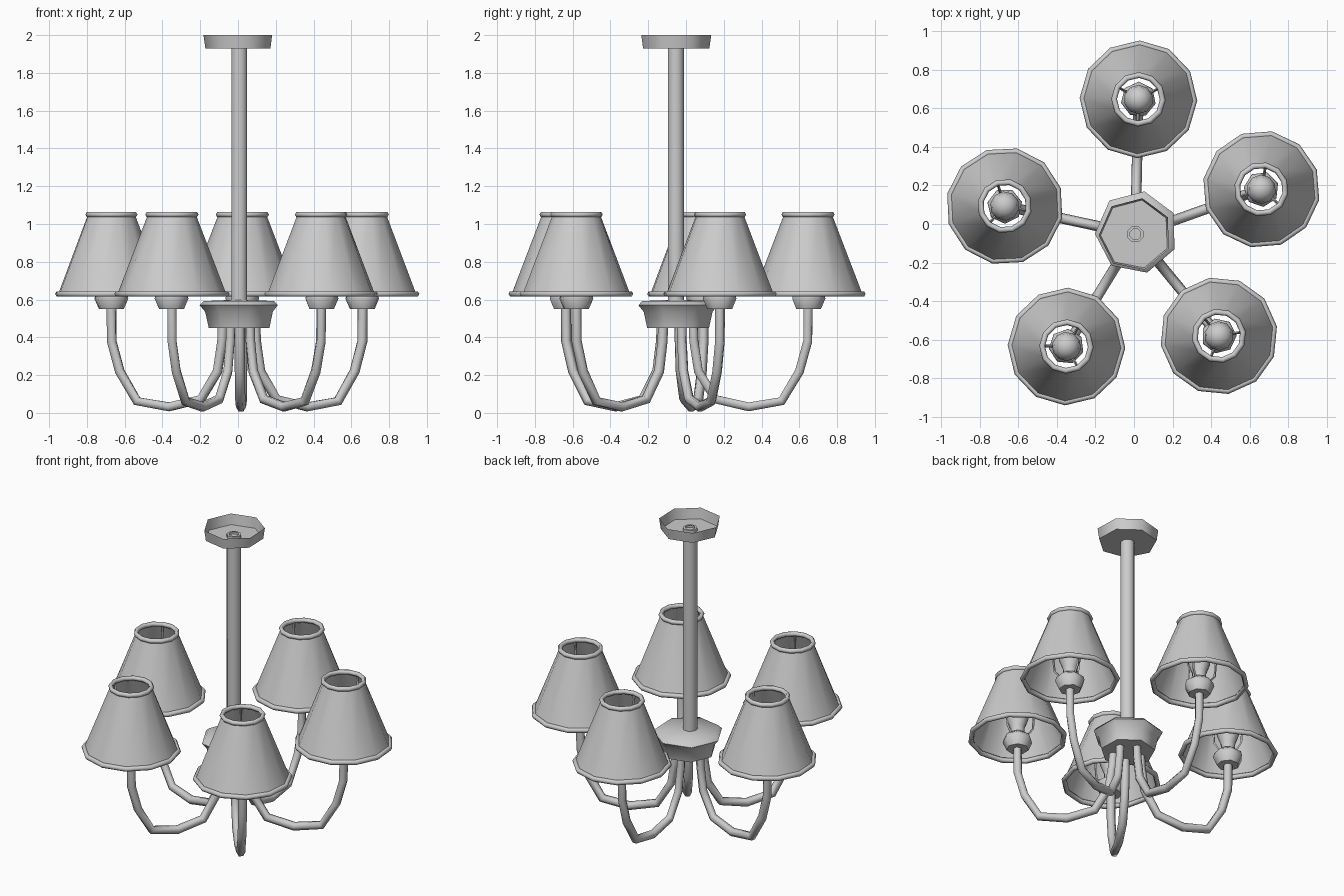
import bpy, math
from mathutils import Vector

if "Cube" in bpy.data.objects:
    bpy.data.objects.remove(bpy.data.objects["Cube"])

CX, CY = 0.007, -0.053          # axis of the stem
LAMPS = [(0.023, 0.646), (0.66, 0.18), (0.44, -0.58), (-0.35, -0.635), (-0.67, 0.093)]


def finish(name, verts, faces, angle=50):
    me = bpy.data.meshes.new(name)
    me.from_pydata(verts, [], faces)
    ob = bpy.data.objects.new(name, me)
    bpy.context.collection.objects.link(ob)
    bpy.ops.object.select_all(action='DESELECT')
    ob.select_set(True)
    bpy.context.view_layer.objects.active = ob
    bpy.ops.object.mode_set(mode='EDIT')
    bpy.ops.mesh.select_all(action='SELECT')
    bpy.ops.mesh.remove_doubles(threshold=0.0001)
    bpy.ops.mesh.normals_make_consistent(inside=False)
    bpy.ops.object.mode_set(mode='OBJECT')
    bpy.ops.object.shade_smooth_by_angle(angle=math.radians(angle))
    return ob


def lathe(name, profile, sides, x, y, phase=0.0, closed=False, angle=50):
    """Spin (radius, z) points around a vertical axis at x, y."""
    n = len(profile)
    verts = []
    for i in range(sides):
        a = phase + 2 * math.pi * i / sides
        verts += [(x + r * math.cos(a), y + r * math.sin(a), z) for r, z in profile]
    faces = []
    for i in range(sides):
        j = (i + 1) % sides
        for k in range(n if closed else n - 1):
            m = (k + 1) % n
            faces.append((i * n + k, j * n + k, j * n + m, i * n + m))
    return finish(name, verts, faces, angle)


def tube(name, pts, side, radius, sides=6):
    """Sweep a polygon along a planar path; side is the plane's normal."""
    pts = [Vector(p) for p in pts]
    verts, faces = [], []
    for i, p in enumerate(pts):
        t = (pts[min(i + 1, len(pts) - 1)] - pts[max(i - 1, 0)]).normalized()
        up = side.cross(t)
        for k in range(sides):
            a = 2 * math.pi * k / sides
            verts.append(p + radius * (math.cos(a) * side + math.sin(a) * up))
    for i in range(len(pts) - 1):
        for k in range(sides):
            m = (k + 1) % sides
            faces.append((i * sides + k, i * sides + m, (i + 1) * sides + m, (i + 1) * sides + k))
    return finish(name, verts, faces, 70)


def ring(name, radius, z, minor, x, y, phase):
    prof = [(radius + minor * math.cos(k * math.pi / 3), z + minor * math.sin(k * math.pi / 3))
            for k in range(6)]
    return lathe(name, prof, 12, x, y, phase, closed=True, angle=70)


# ceiling canopy (open on top), stem and hub
p7 = math.radians(79)
lathe("ceiling_canopy", [(0, 1.93), (0.18, 1.93), (0.19, 2.0)], 7, CX, CY, p7, angle=55)
lathe("stem", [(0.045, 0.5), (0.045, 1.95), (0.03, 1.95)], 8, CX, CY, math.pi / 8)
lathe("hub", [(0, 0.45), (0.168, 0.45), (0.187, 0.535), (0.216, 0.57), (0.195, 0.592), (0, 0.6)],
      7, CX + 0.006, CY + 0.01, p7, angle=55)

# arm profile: (fraction of lamp distance, z)
ARM = [(0.13, 0.47), (0.135, 0.38), (0.17, 0.22), (0.3, 0.072), (0.55, 0.032),
       (0.8, 0.062), (0.935, 0.22), (0.998, 0.38), (1.0, 0.56)]

for i, (x, y) in enumerate(LAMPS, 1):
    dx, dy = x - CX, y - CY
    ang = math.atan2(dy, dx)
    side = Vector((-math.sin(ang), math.cos(ang), 0))

    # curved arm
    tube(f"arm_{i}", [(CX + dx * f, CY + dy * f, z) for f, z in ARM], side, 0.027)

    # cup and bulb
    lathe(f"cup_{i}", [(0, 0.55), (0.068, 0.55), (0.092, 0.605), (0.085, 0.63), (0.045, 0.66), (0, 0.66)],
          7, x, y, ang)
    lathe(f"bulb_{i}", [(0.042, 0.65), (0.045, 0.70), (0.068, 0.76), (0.076, 0.81),
                        (0.066, 0.855), (0.038, 0.882), (0, 0.892)], 10, x, y, ang, angle=80)

    # conical shade with rolled rims
    lathe(f"shade_{i}", [(0.288, 0.63), (0.127, 1.05)], 12, x, y, ang)
    ring(f"shade_lower_rim_{i}", 0.289, 0.63, 0.016, x, y, ang)
    ring(f"shade_upper_rim_{i}", 0.126, 1.05, 0.015, x, y, ang)

    # wires holding the shade
    for k in range(3):
        a = ang + math.pi / 3 + k * 2 * math.pi / 3
        c, s = math.cos(a), math.sin(a)
        tube(f"shade_wire_{i}_{k + 1}",
             [(x + r * c, y + r * s, z) for r, z in ((0.05, 0.63), (0.095, 0.68), (0.122, 1.04))],
             Vector((-s, c, 0)), 0.007, 4)
